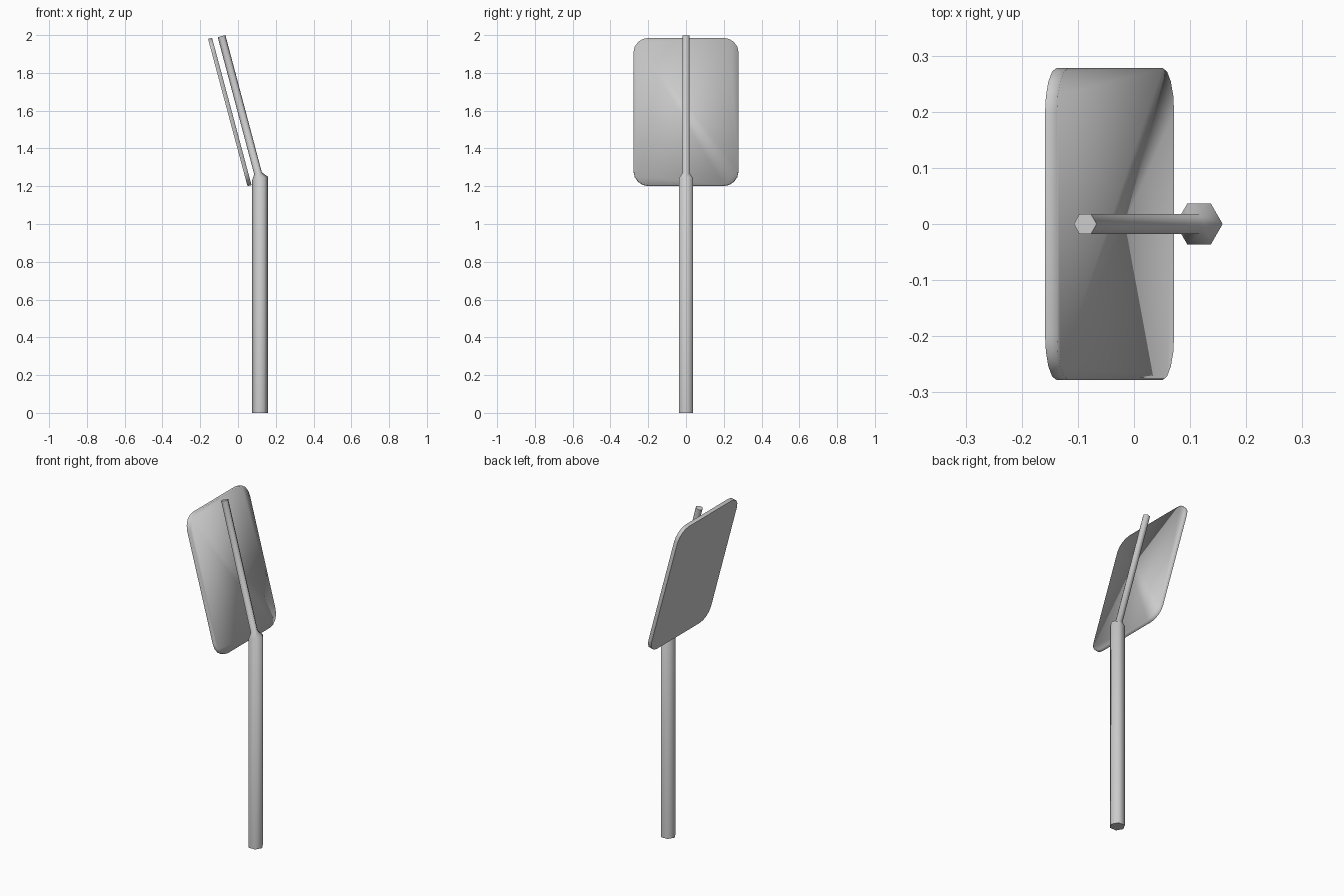
import bpy, bmesh
from math import sin, cos, pi, radians
from mathutils import Matrix, Vector

if "Cube" in bpy.data.objects:
    bpy.data.objects.remove(bpy.data.objects["Cube"])

TILT = radians(-15)
LEAN = Matrix.Rotation(TILT, 4, 'Y')


def finish(bm, name):
    bmesh.ops.recalc_face_normals(bm, faces=bm.faces)
    mesh = bpy.data.meshes.new(name)
    bm.to_mesh(mesh)
    bm.free()
    obj = bpy.data.objects.new(name, mesh)
    bpy.context.collection.objects.link(obj)
    return obj


def loft(name, rings, flat_start=True, flat_end=True):
    """Skin rings of points; sides are smooth, chosen end caps are sharp."""
    bm = bmesh.new()
    loops = [[bm.verts.new(p) for p in ring] for ring in rings]
    n = len(loops[0])
    for a, b in zip(loops, loops[1:]):
        for i in range(n):
            j = (i + 1) % n
            bm.faces.new((a[i], a[j], b[j], b[i])).smooth = True
    for loop, flat in ((loops[0], flat_start), (loops[-1], flat_end)):
        cap = bm.faces.new(loop)
        cap.smooth = not flat
        if flat:
            for e in cap.edges:
                e.smooth = False
    return finish(bm, name)


def hexagon(center, radius, tilt):
    rot = Matrix.Rotation(tilt, 4, 'Y')
    return [Vector(center) + rot @ Vector((radius * cos(i * pi / 3), radius * sin(i * pi / 3), 0))
            for i in range(6)]


# Six-sided pole: thick base, narrowing neck, thin leaning upper part
lower_top = [Vector((p.x, p.y, 1.24 + (p.x - 0.116) * 0.26)) for p in hexagon((0.116, 0, 0), 0.042, 0)]
loft("pole", [
    hexagon((0.116, 0, 0), 0.042, 0),
    lower_top,
    hexagon((0.106, 0, 1.268), 0.021, TILT),
    hexagon((-0.087, 0, 1.9945), 0.021, TILT),
])


# Leaning panel with rounded corners
def panel_outline(x, half_w=0.278, half_l=0.4035, r=0.08, steps=4):
    pts = []
    for k, (sy, sz) in enumerate(((1, 1), (-1, 1), (-1, -1), (1, -1))):
        for s in range(steps + 1):
            a = (k + s / steps) * pi / 2
            pts.append(Vector((x, sy * (half_w - r) + r * cos(a), sz * (half_l - r) + r * sin(a))))
    return [Vector((-0.0435, 0, 1.593)) + LEAN @ p for p in pts]


loft("panel", [panel_outline(-0.011), panel_outline(0.011)], flat_end=False)
